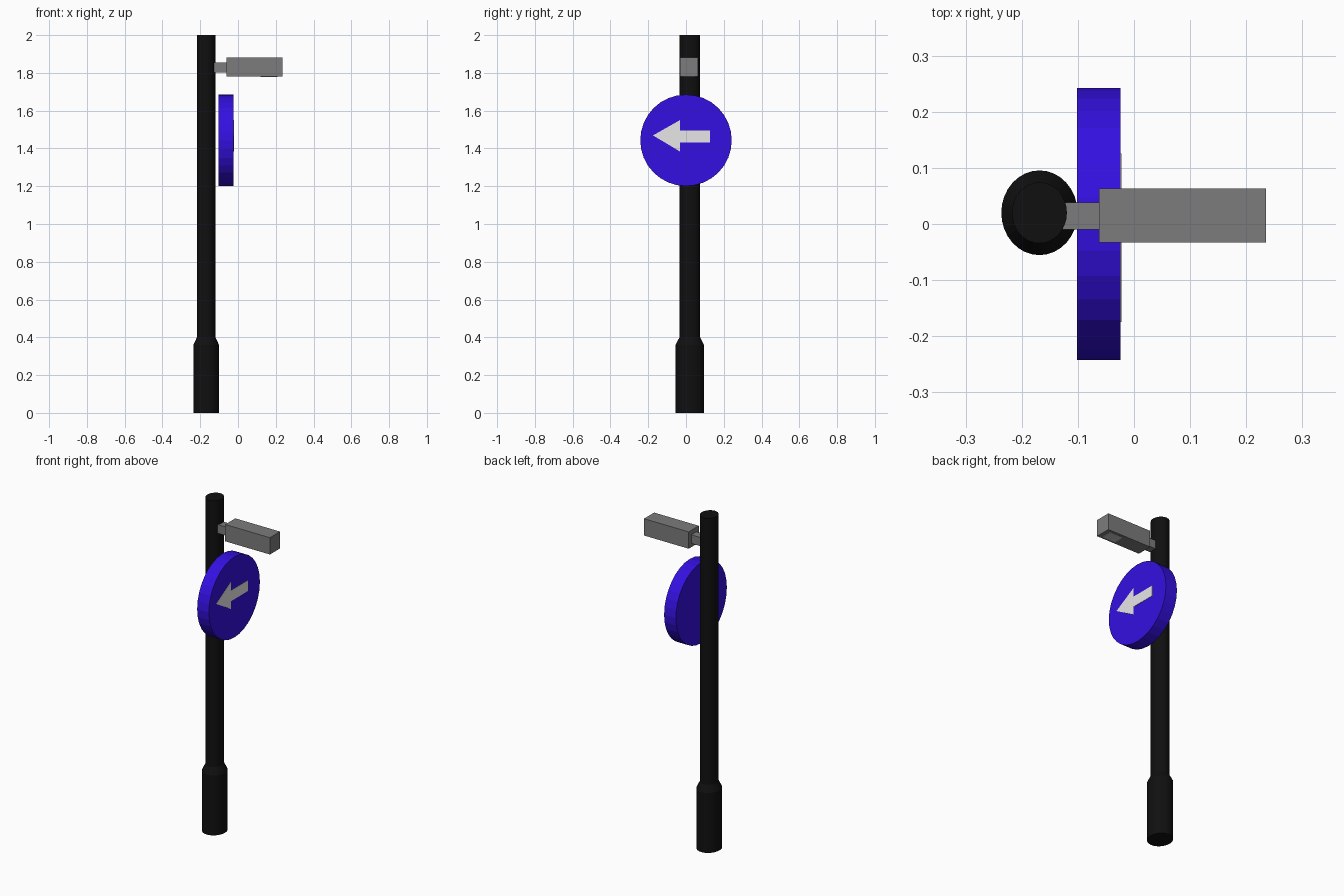
import bpy, bmesh
from math import pi, cos, sin
from mathutils import Matrix

cube = bpy.data.objects.get("Cube")
if cube:
    bpy.data.objects.remove(cube, do_unlink=True)


def material(name, r, g, b):
    m = bpy.data.materials.new(name)
    m.use_nodes = True
    m.diffuse_color = (r, g, b, 1)
    bsdf = next(n for n in m.node_tree.nodes if n.type == 'BSDF_PRINCIPLED')
    bsdf.inputs["Base Color"].default_value = (r, g, b, 1)
    bsdf.inputs["Roughness"].default_value = 0.6
    return m


black = material("pole black", 0.005, 0.005, 0.005)
blue = material("sign blue", 0.035, 0.005, 0.75)
white = material("arrow white", 0.8, 0.8, 0.8)
grey = material("lamp grey", 0.2, 0.2, 0.2)
pale = material("lamp glass", 0.55, 0.55, 0.55)


def finish(name, bm, mat):
    bmesh.ops.recalc_face_normals(bm, faces=bm.faces)
    mesh = bpy.data.meshes.new(name)
    bm.to_mesh(mesh)
    bm.free()
    mesh.materials.append(mat)
    obj = bpy.data.objects.new(name, mesh)
    bpy.context.scene.collection.objects.link(obj)
    return obj


def box(name, low, high, mat):
    bm = bmesh.new()
    bmesh.ops.create_cube(bm, size=1)
    for v in bm.verts:
        for i in range(3):
            v.co[i] = low[i] if v.co[i] < 0 else high[i]
    return finish(name, bm, mat)


def prism(name, outline, x0, x1, mat):
    """Extrude a y-z outline along x."""
    bm = bmesh.new()
    face = bm.faces.new([bm.verts.new((x0, y, z)) for y, z in outline])
    new = bmesh.ops.extrude_face_region(bm, geom=[face], use_keep_orig=True)
    for v in new["geom"]:
        if isinstance(v, bmesh.types.BMVert):
            v.co.x = x1
    return finish(name, bm, mat)


# Pole with a wider, tapered foot, slightly oval in plan
SIDES = 32
bm = bmesh.new()
rings = []
for radius, z in [(1.0, 0), (1.0, 0.36), (0.72, 0.40), (0.72, 2.0)]:
    rings.append([bm.verts.new((-0.1685 + 0.068 * radius * cos(2 * pi * i / SIDES),
                                0.02 + 0.0755 * radius * sin(2 * pi * i / SIDES), z))
                  for i in range(SIDES)])
for a, b in zip(rings, rings[1:]):
    for i in range(SIDES):
        j = (i + 1) % SIDES
        bm.faces.new((a[i], a[j], b[j], b[i]))
bm.faces.new(rings[0])
bm.faces.new(rings[-1])
finish("pole", bm, black)

# Round sign plate
bm = bmesh.new()
bmesh.ops.create_cone(bm, cap_ends=True, segments=32, radius1=0.242, radius2=0.242, depth=0.078,
                      matrix=Matrix.Translation((-0.063, 0, 1.443)) @ Matrix.Rotation(pi / 2, 4, 'Y'))
finish("sign_disc", bm, blue)

# Arrow plate on the sign face
arrow = [(-0.175, 1.469), (-0.032, 1.384), (-0.032, 1.432), (0.126, 1.432),
         (0.126, 1.496), (-0.032, 1.496), (-0.032, 1.55)]
prism("sign_arrow", arrow, -0.025, -0.0225, white)

# Lamp arm, housing and the glass underneath
box("lamp_arm", (-0.13, -0.01, 1.803), (-0.06, 0.038, 1.855), grey)
box("lamp_housing", (-0.062, -0.033, 1.781), (0.235, 0.063, 1.882), grey)
box("lamp_glass", (0.12, -0.018, 1.779), (0.21, 0.048, 1.783), pale)
